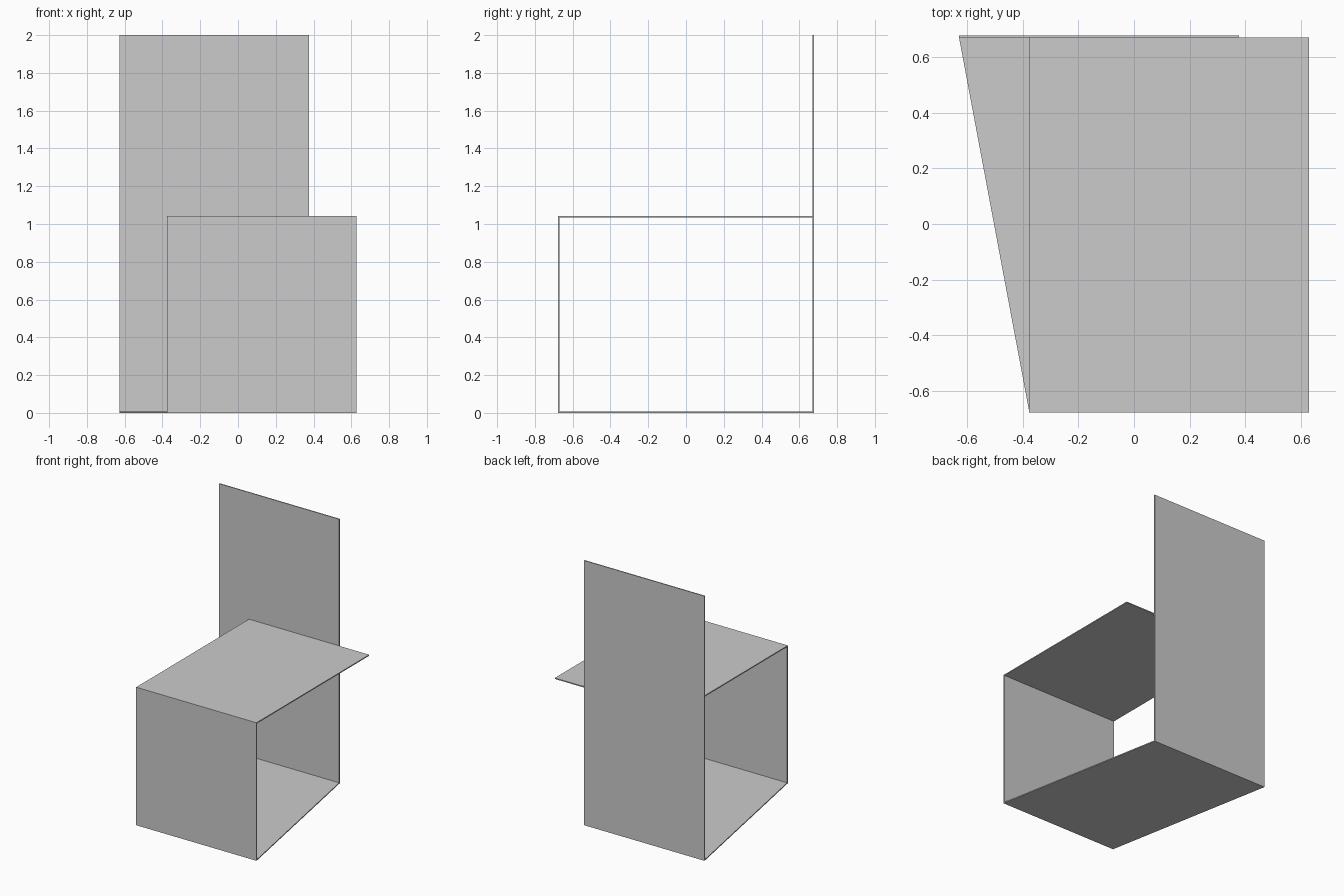
import bpy
import bmesh
from mathutils import Vector

if "Cube" in bpy.data.objects:
    bpy.data.objects.remove(bpy.data.objects["Cube"])

T = 0.008                  # sheet thickness
X0, X1 = -0.377, 0.628     # seat and front panel sides
Y = 0.677                  # half depth
SEAT_Z = 1.043             # top of seat


def sheet(name, corners, thickness):
    """Flat four-sided panel extruded along a thickness vector."""
    bm = bmesh.new()
    face = bm.faces.new([bm.verts.new(c) for c in corners])
    ext = bmesh.ops.extrude_face_region(bm, geom=[face], use_keep_orig=True)
    verts = [g for g in ext["geom"] if isinstance(g, bmesh.types.BMVert)]
    bmesh.ops.translate(bm, verts=verts, vec=Vector(thickness))
    bmesh.ops.recalc_face_normals(bm, faces=bm.faces)
    mesh = bpy.data.meshes.new(name)
    bm.to_mesh(mesh)
    bm.free()
    obj = bpy.data.objects.new(name, mesh)
    bpy.context.collection.objects.link(obj)


def upright(name, xa, xb, y, top):
    sheet(name, [(xa, y, 0), (xb, y, 0), (xb, y, top), (xa, y, top)], (0, T, 0))


# Tall back panel, offset to the left
upright("back_panel", -X1, -X0, Y - T, 2.0)

# Front panel carrying the seat
upright("front_panel", X0, X1, -Y, SEAT_Z - T)

# Seat, overhanging past the back panel on the right
yb = Y - T
sheet("seat", [(X0, -Y, SEAT_Z - T), (X1, -Y, SEAT_Z - T),
               (X1, yb, SEAT_Z - T), (X0, yb, SEAT_Z - T)], (0, 0, T))

# Slanted base joining the front and back panels
yf = -Y + T
sheet("base", [(X0, yf, 0), (X1, yf, 0), (-X0, yb, 0), (-X1, yb, 0)], (0, 0, T))
